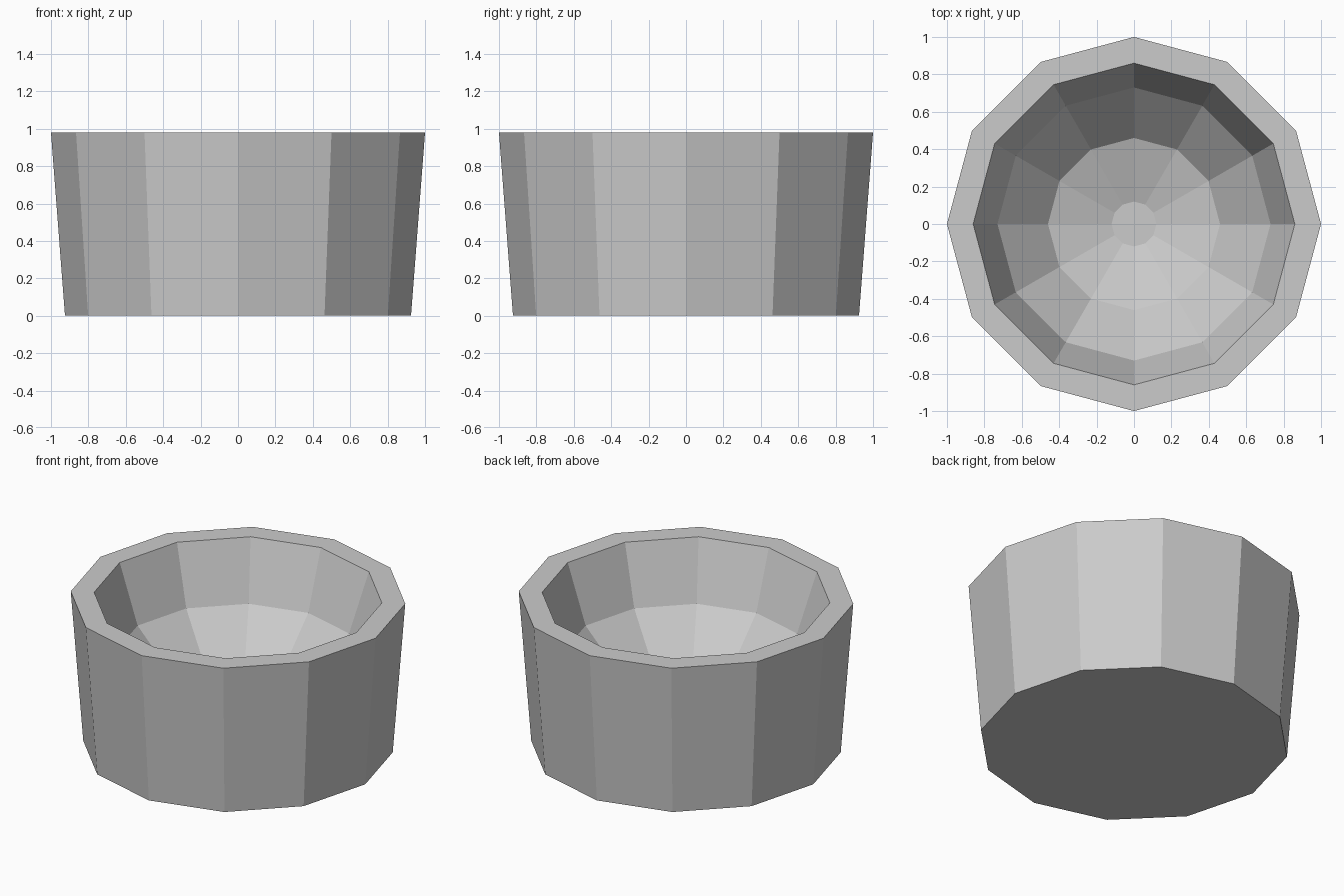
import bpy, bmesh
from math import cos, sin, tau

if "Cube" in bpy.data.objects:
    bpy.data.objects.remove(bpy.data.objects["Cube"])

SIDES = 12

# Profile (radius, height) from outer base, over the rim, down into the hollow
PROFILE = [(0.925, 0.0), (1.0, 0.98), (0.86, 0.98),
           (0.73, 0.60), (0.46, 0.32), (0.12, 0.21)]


def lathe(name, profile, sides):
    bm = bmesh.new()
    rings = [[bm.verts.new((r * cos(tau * i / sides), r * sin(tau * i / sides), z))
              for i in range(sides)] for r, z in profile]
    for a, b in zip(rings, rings[1:]):
        for i in range(sides):
            j = (i + 1) % sides
            bm.faces.new((a[i], a[j], b[j], b[i]))
    # Flat underside and flat bowl centre
    bm.faces.new(rings[0][::-1])
    bm.faces.new(rings[-1])
    bmesh.ops.recalc_face_normals(bm, faces=bm.faces)
    mesh = bpy.data.meshes.new(name)
    bm.to_mesh(mesh)
    bm.free()
    obj = bpy.data.objects.new(name, mesh)
    bpy.context.collection.objects.link(obj)
    return obj


# Faceted thick-walled bowl
lathe("bowl", PROFILE, SIDES)
